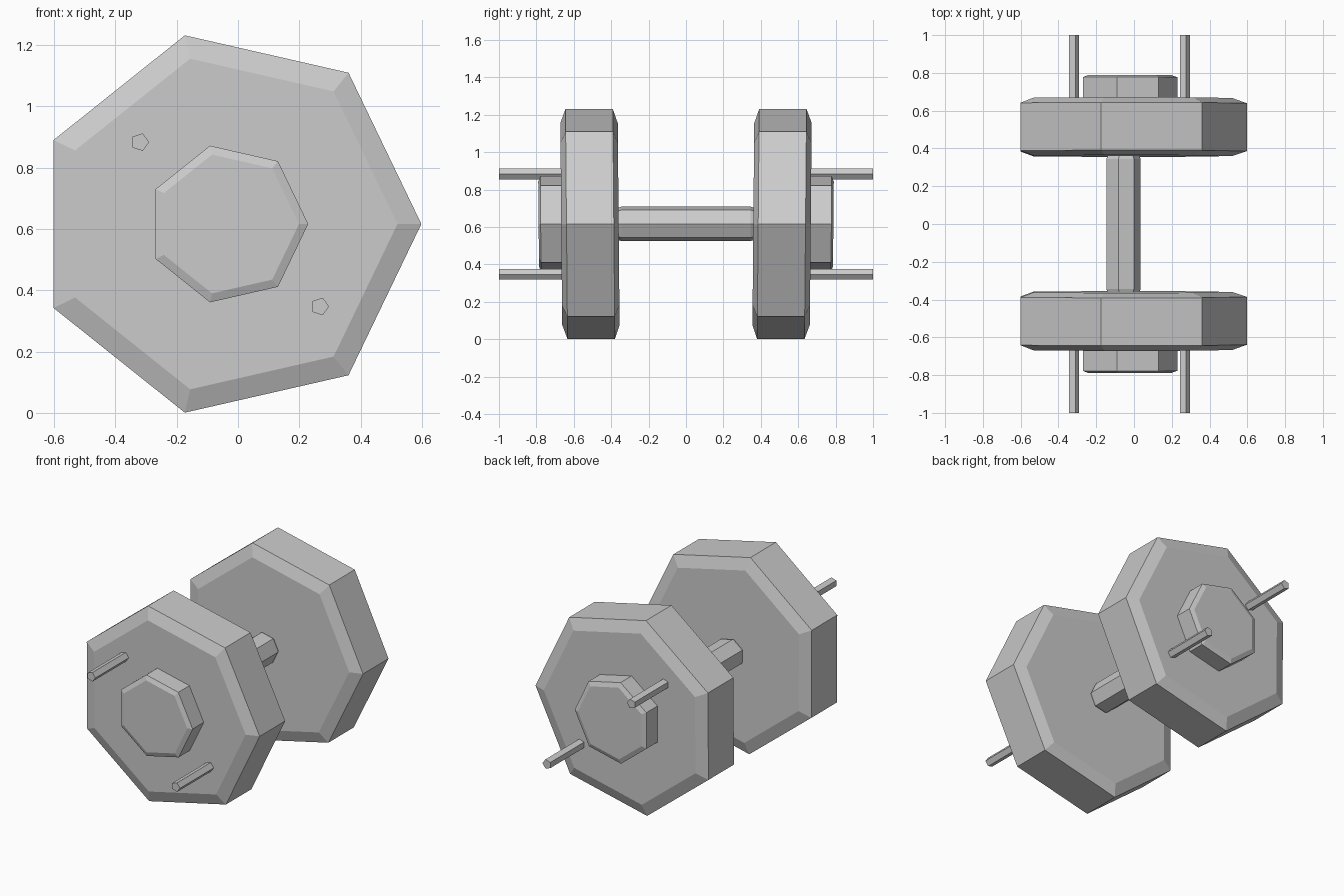
import bpy, bmesh, math

cube = bpy.data.objects.get("Cube")
if cube:
    bpy.data.objects.remove(cube, do_unlink=True)

grey = bpy.data.materials.new("iron grey")
grey.use_nodes = True
colour = (0.6, 0.6, 0.6, 1)
grey.diffuse_color = colour
grey.node_tree.nodes["Principled BSDF"].inputs["Base Color"].default_value = colour


def prism(name, cx, cz, sides, profile, tilt=0):
    """Sweep (y, radius) rings along y; first corner points to +x."""
    bm = bmesh.new()
    rings = []
    for y, r in profile:
        ring = []
        for i in range(sides):
            a = math.tau * i / sides
            dz = r * math.sin(a)
            ring.append(bm.verts.new((cx + r * math.cos(a), y + tilt * dz, cz + dz)))
        rings.append(ring)
    for a, b in zip(rings, rings[1:]):
        for i in range(sides):
            j = (i + 1) % sides
            bm.faces.new((a[i], a[j], b[j], b[i]))
    bm.faces.new(rings[0])
    bm.faces.new(rings[-1])
    bmesh.ops.recalc_face_normals(bm, faces=bm.faces)
    mesh = bpy.data.meshes.new(name)
    bm.to_mesh(mesh)
    bm.free()
    mesh.materials.append(grey)
    obj = bpy.data.objects.new(name, mesh)
    bpy.context.collection.objects.link(obj)
    return obj


CX, CZ = -0.033, 0.616

# Grip bar between the weights
prism("handle", -0.06, CZ + 0.001, 7,
      [(-0.37, 0.085), (-0.345, 0.095), (0.345, 0.095), (0.37, 0.085)])

for side, label in ((-1, "front"), (1, "back")):
    def along(points):
        return [(side * y, r) for y, r in points]

    # Chamfered weight, leaning very slightly outward at the top
    lean = side * 0.009
    prism(label + "_weight", CX, CZ, 7,
          along([(0.36, 0.553), (0.386, 0.631), (0.639, 0.631), (0.667, 0.553)]), lean)

    # End nut
    prism(label + "_nut", CX, CZ, 7,
          along([(0.63, 0.262), (0.777, 0.262), (0.788, 0.232)]), lean)

    # Two pins sticking out of the weight
    for pin, x, z in (("upper", -0.32, 0.883), ("lower", 0.267, 0.347)):
        prism(f"{label}_{pin}_pin", x, z, 5, along([(0.6, 0.03), (1.0, 0.03)]))
